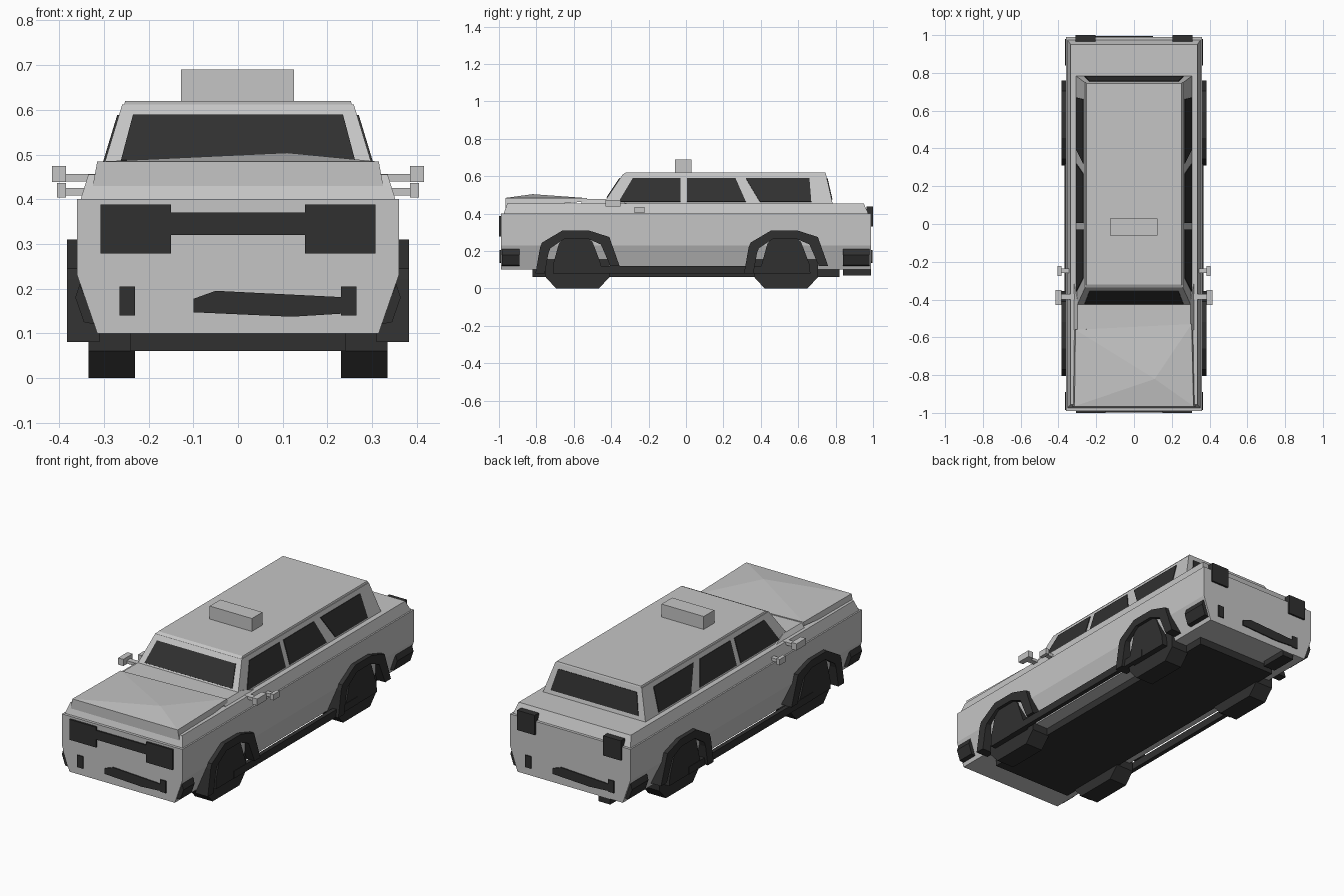
import bpy, bmesh
from mathutils import Vector

if "Cube" in bpy.data.objects:
    bpy.data.objects.remove(bpy.data.objects["Cube"])


def material(name, r, g, b):
    m = bpy.data.materials.new(name)
    m.diffuse_color = (r, g, b, 1)
    m.use_nodes = True
    m.node_tree.nodes["Principled BSDF"].inputs["Base Color"].default_value = m.diffuse_color
    return m


PAINT = material("light_grey_paint", 0.56, 0.56, 0.56)
DARK = material("dark_trim", 0.03, 0.03, 0.03)


def finish(name, bm, mat, mirror=False):
    bmesh.ops.recalc_face_normals(bm, faces=bm.faces)
    me = bpy.data.meshes.new(name)
    bm.to_mesh(me)
    bm.free()
    me.materials.append(mat)
    ob = bpy.data.objects.new(name, me)
    bpy.context.collection.objects.link(ob)
    if mirror:
        ob.modifiers.new("mirror", 'MIRROR')
    return ob


def loft(name, a, b, mat, mirror=False):
    """Closed solid between two point loops of equal length."""
    bm = bmesh.new()
    va = [bm.verts.new(p) for p in a]
    vb = [bm.verts.new(p) for p in b]
    n = len(a)
    for i in range(n):
        j = (i + 1) % n
        bm.faces.new((va[i], va[j], vb[j], vb[i]))
    bm.faces.new(va[::-1])
    bm.faces.new(vb)
    return finish(name, bm, mat, mirror)


def along_x(name, yz, x0, x1, mat, mirror=False):
    return loft(name, [(x0, y, z) for y, z in yz], [(x1, y, z) for y, z in yz], mat, mirror)


def along_y(name, xz, y0, y1, mat, mirror=False):
    return loft(name, [(x, y0, z) for x, z in xz], [(x, y1, z) for x, z in xz], mat, mirror)


def box(name, x, y, z, mat, mirror=False):
    return along_x(name, [(y[0], z[0]), (y[1], z[0]), (y[1], z[1]), (y[0], z[1])],
                   x[0], x[1], mat, mirror)


def rect(hx, y0, y1, z):
    return [(-hx, y0, z), (hx, y0, z), (hx, y1, z), (-hx, y1, z)]


def plate(name, pts, mat, mirror=False):
    """Thin pane centred on the plane of its points."""
    p = [Vector(q) for q in pts]
    n = (p[1] - p[0]).cross(p[2] - p[0]).normalized() * 0.004
    return loft(name, [q - n for q in p], [q + n for q in p], mat, mirror)


# Lower body with tucked-in sills, and the shoulder above it
half = [(0.315, 0.10), (0.36, 0.23), (0.36, 0.40)]
along_y("lower_body", half + [(-x, z) for x, z in reversed(half)], -0.99, 0.99, PAINT)
loft("shoulder", rect(0.352, -0.975, 0.975, 0.40), rect(0.335, -0.955, 0.95, 0.455), PAINT)
loft("cowl", rect(0.32, -0.56, -0.30, 0.45), rect(0.30, -0.56, -0.40, 0.478), PAINT)

# Raised bonnet with an off-centre crown
bm = bmesh.new()
low = [(-0.325, -0.965, 0.43), (0.325, -0.965, 0.43), (0.31, -0.53, 0.465), (-0.315, -0.56, 0.465)]
top = [(-0.315, -0.965, 0.484), (0.315, -0.965, 0.484), (0.305, -0.53, 0.483), (-0.31, -0.56, 0.483)]
vl = [bm.verts.new(p) for p in low]
vt = [bm.verts.new(p) for p in top]
crown = bm.verts.new((0.11, -0.82, 0.504))
for i in range(4):
    j = (i + 1) % 4
    bm.faces.new((vl[i], vl[j], vt[j], vt[i]))
    bm.faces.new((vt[i], vt[j], crown))
bm.faces.new(vl[::-1])
finish("bonnet", bm, PAINT)

# Cabin, roof panel and roof box
Z0, Z1 = 0.45, 0.612


def slope(a, b, z):
    return a + (b - a) * (z - Z0) / (Z1 - Z0)


def side_x(z):
    return slope(0.308, 0.259, z)


def front_y(z):
    return slope(-0.445, -0.337, z)


def rear_y(z):
    return slope(0.785, 0.748, z)


loft("cabin", rect(0.308, -0.445, 0.785, Z0), rect(0.259, -0.337, 0.748, Z1), PAINT)
loft("roof_panel", rect(0.255, -0.335, 0.748, Z1), rect(0.252, -0.32, 0.745, 0.62), PAINT)
box("roof_box", (-0.127, 0.125), (-0.06, 0.03), (0.62, 0.69), PAINT)

# Glass: windscreen, rear window and three panes per side
for name, fy, zb in (("windscreen", front_y, 0.485), ("rear_window", rear_y, 0.475)):
    plate(name, [(-0.262, fy(zb), zb), (0.262, fy(zb), zb),
                 (0.235, fy(0.587), 0.587), (-0.235, fy(0.587), 0.587)], DARK)
panes = {"front_side_window": (-0.36, -0.03, -0.03, -0.285),
         "middle_side_window": (0.005, 0.32, 0.265, 0.005),
         "rear_side_window": (0.395, 0.67, 0.66, 0.32)}
for name, ys in panes.items():
    plate(name, [(side_x(z), y, z) for y, z in zip(ys, (0.463, 0.463, 0.588, 0.588))], DARK, True)

# Wheels, hubs and faceted arches
arch = [(-0.225, 0.08), (-0.20, 0.22), (-0.19, 0.245), (-0.08, 0.31), (0.06, 0.31),
        (0.17, 0.275), (0.225, 0.12)]
inner = [(0.175, 0.12), (0.125, 0.235), (0.05, 0.268), (-0.065, 0.268),
         (-0.145, 0.215), (-0.155, 0.19), (-0.175, 0.08)]
tyre = [(-0.115, 0), (0.115, 0), (0.17, 0.06), (0.17, 0.2), (0.115, 0.29),
        (-0.115, 0.29), (-0.17, 0.2), (-0.17, 0.06)]
hub = [(-0.13, 0.08), (0.13, 0.08), (0.125, 0.13), (0.08, 0.25), (0.03, 0.29),
       (-0.05, 0.29), (-0.10, 0.24), (-0.13, 0.13)]
for end, yc in (("front", -0.58), ("rear", 0.535)):
    def at(pts):
        return [(y + yc, z) for y, z in pts]
    along_x(end + "_wheel", at(tyre), 0.23, 0.335, DARK, True)
    along_x(end + "_hub", at(hub), 0.30, 0.366, DARK, True)
    # arch built from one block per facet
    for i in range(len(arch) - 1):
        k = len(inner) - 1 - i
        along_x(end + "_arch_%d" % (i + 1), at([arch[i], arch[i + 1], inner[k - 1], inner[k]]),
                0.31, 0.383, DARK, True)

# Underside
box("chassis", (-0.24, 0.24), (-0.82, 0.82), (0.06, 0.105), DARK)
box("side_step", (0.345, 0.368), (-0.56, 0.50), (0.08, 0.12), DARK, True)
box("exhaust", (-0.24, -0.17), (0.84, 0.99), (0.07, 0.10), DARK)

# Front and rear face details
box("headlight", (0.15, 0.308), (-1.0, -0.985), (0.278, 0.388), DARK, True)
box("grille", (-0.15, 0.15), (-0.998, -0.985), (0.32, 0.37), DARK)
box("tail_light", (0.205, 0.31), (0.965, 1.0), (0.33, 0.437), DARK, True)
slot = [(-0.10, 0.147), (0.12, 0.137), (0.25, 0.145), (0.25, 0.18), (-0.05, 0.195), (-0.10, 0.177)]
for end, y0, y1, s in (("front", -0.996, -0.985, 1), ("rear", 0.985, 0.996, -1)):
    along_y(end + "_bumper_slot", [(s * x, z) for x, z in slot], y0, y1, DARK)
    box(end + "_fog_lamp", (0.23, 0.265), (y0, y1), (0.14, 0.205), DARK, True)
corner = [(0.32, 0.12), (0.345, 0.125), (0.364, 0.18), (0.354, 0.21)]
along_y("front_corner_lamp", corner, -0.985, -0.89, DARK, True)
along_y("rear_corner_lamp", corner, 0.84, 0.98, DARK, True)

# Mirrors and door handles
box("mirror_arm", (0.30, 0.39), (-0.40, -0.37), (0.44, 0.456), PAINT, True)
box("mirror_head", (0.385, 0.416), (-0.43, -0.35), (0.438, 0.474), PAINT, True)
box("handle_stem", (0.34, 0.39), (-0.26, -0.235), (0.408, 0.425), PAINT, True)
box("handle_grip", (0.385, 0.405), (-0.275, -0.222), (0.404, 0.436), PAINT, True)
